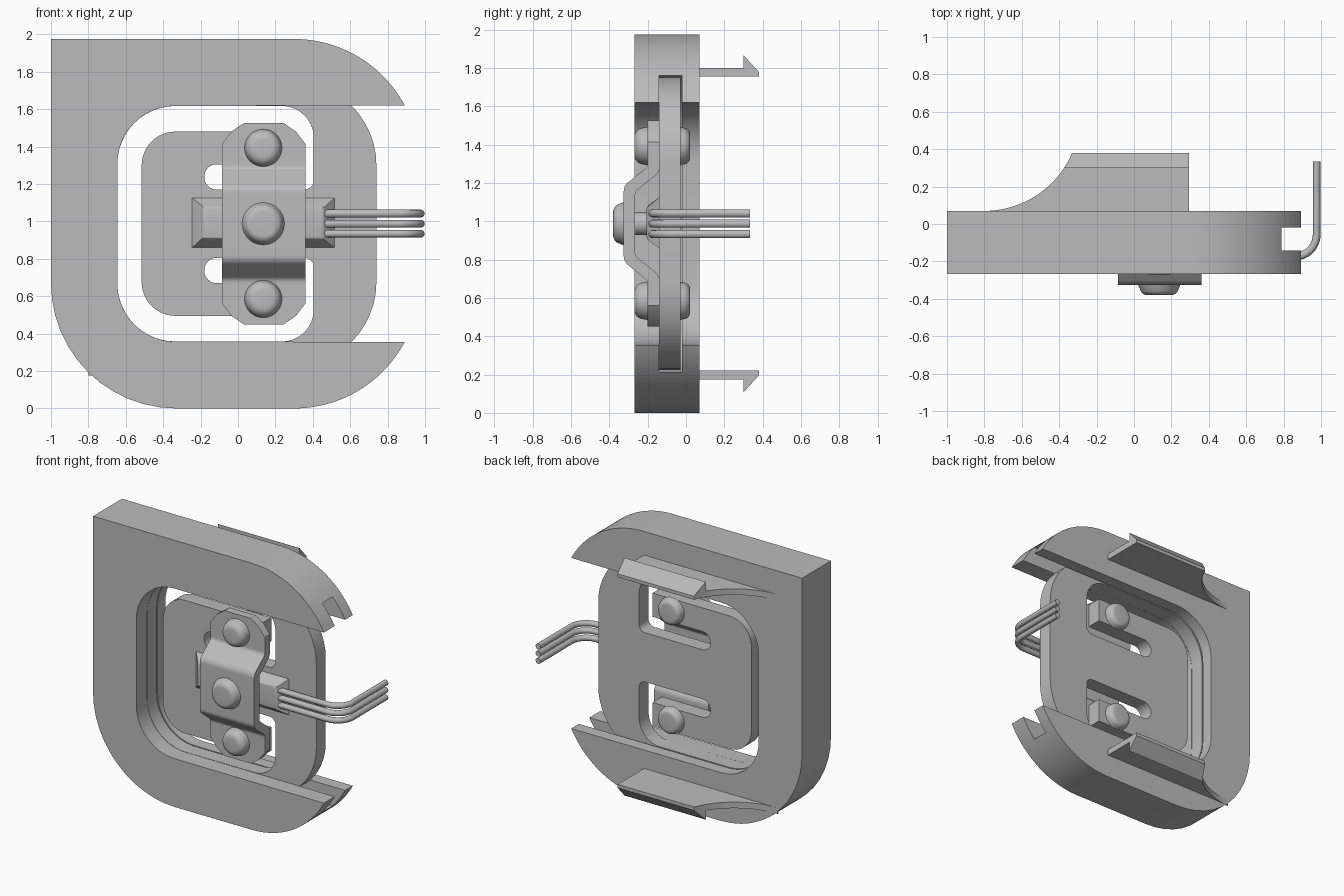
import bpy, bmesh, math
from mathutils import Vector

if "Cube" in bpy.data.objects:
    bpy.data.objects.remove(bpy.data.objects["Cube"])

grey = bpy.data.materials.new("plain_grey")
grey.use_nodes = True
grey.diffuse_color = (0.5, 0.5, 0.5, 1)
grey.node_tree.nodes["Principled BSDF"].inputs["Base Color"].default_value = (0.5, 0.5, 0.5, 1)

MID = 0.9875            # height of the mirror plane
PIN_X = 0.135           # x of the clamp's centre line


def rounded(points, steps=12):
    """Replace each (u, v, radius) corner by an arc."""
    out = []
    for i, p in enumerate(points):
        c = Vector(p[:2])
        if len(p) < 3:
            out.append(c)
            continue
        d1 = (Vector(points[i - 1][:2]) - c).normalized()
        d2 = (Vector(points[(i + 1) % len(points)][:2]) - c).normalized()
        half = d1.angle(d2) / 2
        mid = c + (d1 + d2).normalized() * p[2] / math.sin(half)
        start = c + d1 * p[2] / math.tan(half) - mid
        sweep = math.pi - 2 * half
        turn = d1.x * d2.y - d1.y * d2.x
        sign = -1 if turn > 0 else 1
        a0 = math.atan2(start.y, start.x)
        for k in range(steps + 1):
            a = a0 + sign * sweep * k / steps
            out.append(mid + p[2] * Vector((math.cos(a), math.sin(a))))
    return out


def arc(cu, cv, r, a0, a1, steps=20):
    angles = [math.radians(a0 + (a1 - a0) * k / steps) for k in range(steps + 1)]
    return [(cu + r * math.cos(a), cv + r * math.sin(a)) for a in angles]


def flip(points):
    """Mirror an outline in its second coordinate about the middle height."""
    return [(p[0], 2 * MID - p[1], *p[2:]) for p in reversed(points)]


def finish(name, bm):
    bmesh.ops.recalc_face_normals(bm, faces=bm.faces)
    mesh = bpy.data.meshes.new(name)
    bm.to_mesh(mesh)
    bm.free()
    mesh.materials.append(grey)
    ob = bpy.data.objects.new(name, mesh)
    bpy.context.collection.objects.link(ob)
    return ob


def prism(name, outline, axis, lo, hi):
    """Extrude a 2D outline along an axis; u, v are the other two axes."""
    place = {"x": lambda u, v, w: (w, u, v),
             "y": lambda u, v, w: (u, w, v),
             "z": lambda u, v, w: (u, v, w)}[axis]
    bm = bmesh.new()
    face = bm.faces.new([bm.verts.new(place(u, v, lo)) for u, v in rounded(outline)])
    new = bmesh.ops.extrude_face_region(bm, geom=[face])["geom"]
    shift = Vector(place(0, 0, hi - lo))
    bmesh.ops.translate(bm, vec=shift, verts=[g for g in new if isinstance(g, bmesh.types.BMVert)])
    return finish(name, bm)


def activate(ob):
    bpy.ops.object.select_all(action="DESELECT")
    ob.select_set(True)
    bpy.context.view_layer.objects.active = ob


def combine(ob, tool, operation):
    mod = ob.modifiers.new("cut", "BOOLEAN")
    mod.object, mod.operation, mod.solver = tool, operation, "EXACT"
    activate(ob)
    bpy.ops.object.modifier_apply(modifier=mod.name)
    bpy.data.objects.remove(tool)


def lathe(name, profile, z):
    """Turn a (radius, y) profile around a front-to-back axis."""
    bm = bmesh.new()
    verts = [bm.verts.new((r, y, 0)) for r, y in rounded(profile, 6)]
    edges = [bm.edges.new(pair) for pair in zip(verts, verts[1:])]
    bmesh.ops.spin(bm, geom=verts + edges, cent=(0, 0, 0), axis=(0, 1, 0),
                   angle=math.tau, steps=40)
    bmesh.ops.remove_doubles(bm, verts=bm.verts, dist=0.0005)
    bmesh.ops.translate(bm, vec=(PIN_X, 0, z), verts=bm.verts)
    return finish(name, bm)


parts = []

# C-shaped frame with a groove for the sliding plate
frame = prism("frame", [(-1, 1.975)] + arc(0.3, 1.305, 0.67, 90, 28)
              + [(-0.645, 1.617, 0.31), (-0.645, 0.358, 0.31)]
              + arc(0.3, 0.67, 0.67, -28, -90) + [(-1, 0, 0.67)], "y", -0.268, 0.07)
groove = prism("groove_cutter", [(1.1, 1.762), (-0.79, 1.762, 0.44),
                                 (-0.79, 0.213, 0.44), (1.1, 0.213)], "y", -0.142, -0.02)
combine(frame, groove, "DIFFERENCE")
parts.append(frame)

# Sliding plate with a two-armed tongue
plate = prism("spring_plate", [(-0.78, 0.225, 0.43), (0.74, 0.225, 0.45),
                               (0.74, 1.75, 0.45), (-0.78, 1.75, 0.43)], "y", -0.14, -0.03)
half_cut = [(-0.515, 1.48, 0.18), (0.295, 1.48), (0.295, 1.305), (-0.18, 1.305, 0.066),
            (-0.18, 1.17, 0.066), (0.405, 1.17, 0.05), (0.405, 1.617, 0.17),
            (-0.645, 1.617, 0.31)]
window = prism("window_cutter", half_cut + flip(half_cut), "y", -0.3, 0.2)
combine(plate, window, "DIFFERENCE")
parts.append(plate)

# Snap hooks on the back
hook_profile = [(0.06, 1.755), (0.38, 1.755), (0.38, 1.78), (0.3, 1.868), (0.3, 1.8), (0.06, 1.8)]
for name, profile in (("upper_hook", hook_profile), ("lower_hook", flip(hook_profile))):
    hook = prism(name, profile, "x", -0.9, 0.295)
    sweep = prism("hook_trim", [(0.5, 0), (0.5, 0.5), (-0.33, 0.5)]
                  + arc(-0.8, 0.58, 0.51, -23, -90) + [(-0.8, 0)], "z", -0.5, 2.5)
    combine(hook, sweep, "INTERSECT")
    parts.append(hook)

# Bent clamp strap with rounded ends
outer = [(-0.2, 1.525), (-0.2, 1.285, 0.04), (-0.325, 1.185, 0.06)]
inner = [(-0.265, 1.155, 0.03), (-0.14, 1.255, 0.06), (-0.14, 1.525)]
strap = prism("clamp_strap", outer + flip(outer) + flip(inner) + inner, "x", -0.085, 0.36)
end = [(-0.1, 1.39), (-0.085, 1.415), (-0.035, 1.48), (0.03, 1.525)]
end += [(2 * PIN_X + 0.005 - x, z) for x, z in reversed(end)]
combine(strap, prism("strap_trim", end + flip(end), "y", -0.6, 0.2), "INTERSECT")
parts.append(strap)

# Rivets through the strap ends, and the central screw
rivet = [(0, -0.27), (0.088, -0.27, 0.05), (0.1, -0.2), (0.05, -0.2),
         (0.05, -0.03), (0.1, -0.03), (0.088, 0.022, 0.035), (0, 0.022)]
parts.append(lathe("upper_rivet", rivet, 1.393))
parts.append(lathe("lower_rivet", rivet, 0.585))
parts.append(lathe("centre_screw", [(0, -0.38), (0.09, -0.38, 0.04), (0.113, -0.325),
                                    (0.06, -0.325), (0.06, -0.19), (0, -0.19)], MID))

# Sensor body with sloped front edges
bm = bmesh.new()
bmesh.ops.create_cube(bm, size=1)
for v in bm.verts:
    inset = 0.06 if v.co.y < 0 else 0
    v.co = (PIN_X + math.copysign(0.38 - inset, v.co.x),
            -0.205 if inset else -0.14,
            MID + 0.005 + math.copysign(0.133 - inset * 0.8, v.co.z))
# Short upright rim below the slopes
front = min(bm.faces, key=lambda f: f.calc_center_median().y)
rim = [e for e in bm.edges if all(v.co.y < -0.2 for v in e.verts)]
bmesh.ops.bevel(bm, geom=rim, offset=0.012, segments=3, affect="EDGES", profile=0.5)
parts.append(finish("sensor_body", bm))

# Three wires bending to the back
for i, label in enumerate(("lower", "middle", "upper")):
    path = rounded([(0.42, -0.175), (0.977, -0.175, 0.12), (0.977, 0.335)])
    curve = bpy.data.curves.new(label + "_wire", "CURVE")
    curve.dimensions = "3D"
    curve.bevel_depth, curve.bevel_resolution = 0.021, 4
    curve.use_fill_caps = True
    spline = curve.splines.new("POLY")
    spline.points.add(len(path) - 1)
    for pt, (x, y) in zip(spline.points, path):
        pt.co = (x, y, MID + 0.054 * (i - 1), 1)
    curve.materials.append(grey)
    wire = bpy.data.objects.new(label + "_wire", curve)
    bpy.context.collection.objects.link(wire)
    activate(wire)
    bpy.ops.object.convert(target="MESH")
    parts.append(bpy.context.view_layer.objects.active)

for ob in parts:
    activate(ob)
    bpy.ops.object.shade_smooth_by_angle(angle=math.radians(30))
